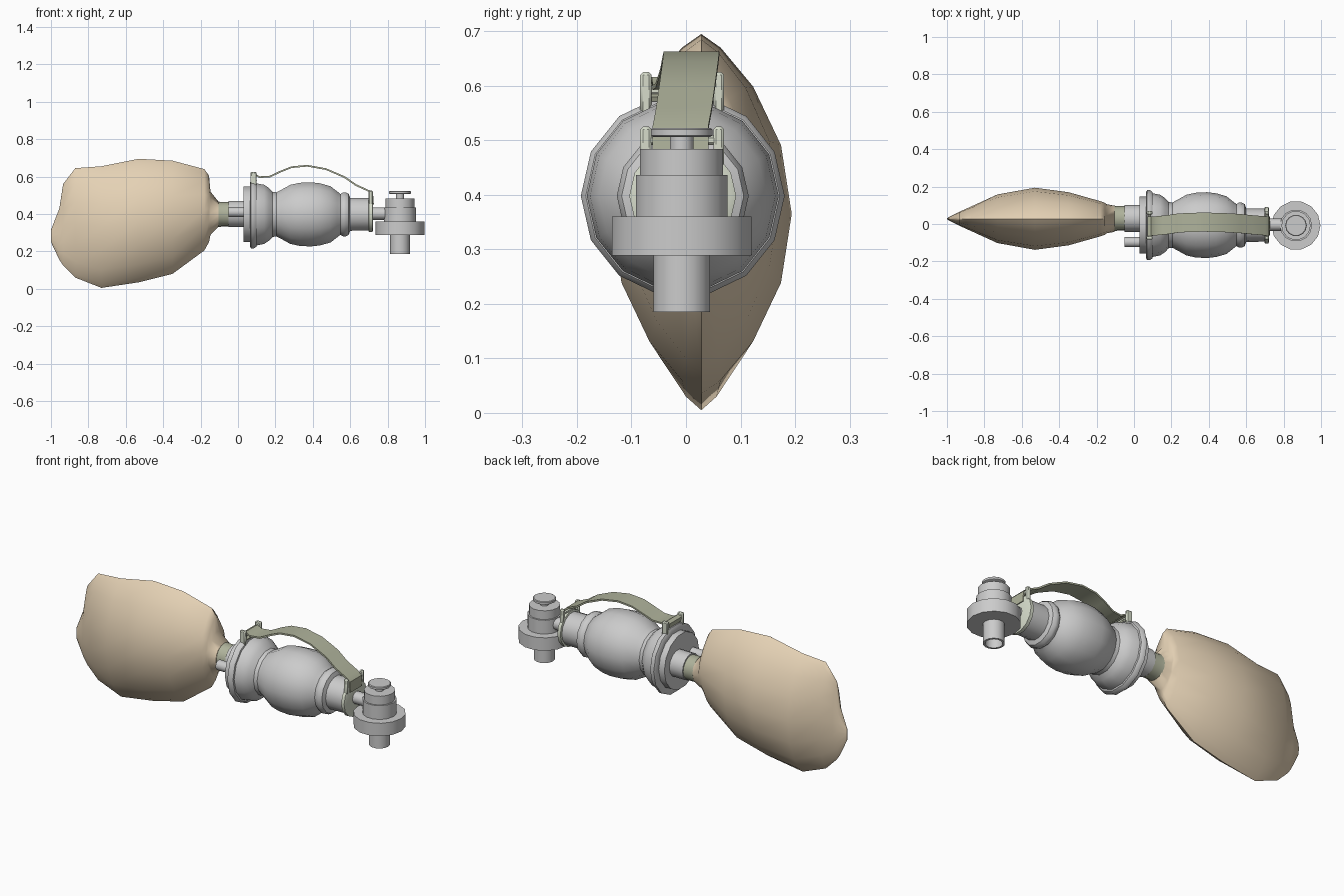
import bpy, bmesh, math
from mathutils import Vector

if "Cube" in bpy.data.objects:
    bpy.data.objects.remove(bpy.data.objects["Cube"])

def material(name, rgb):
    m = bpy.data.materials.new(name)
    m.diffuse_color = (*rgb, 1)
    m.use_nodes = True
    m.node_tree.nodes["Principled BSDF"].inputs["Base Color"].default_value = m.diffuse_color
    return m

TAN = material("tan_cloth", (0.78, 0.64, 0.46))
OLIVE = material("olive_webbing", (0.43, 0.45, 0.33))
PALE = material("pale_buckle", (0.68, 0.72, 0.60))

def loft(name, rings, mat=None, closed=False, angle=35):
    """Skin a list of point rings; cap both ends unless closed into a loop."""
    bm = bmesh.new()
    vs = [[bm.verts.new(p) for p in ring] for ring in rings]
    n = len(vs[0])
    for i in range(len(vs) if closed else len(vs) - 1):
        a, b = vs[i], vs[(i + 1) % len(vs)]
        for j in range(n):
            k = (j + 1) % n
            bm.faces.new((a[j], a[k], b[k], b[j]))
    if not closed:
        bm.faces.new(vs[0])
        bm.faces.new(vs[-1])
    bmesh.ops.recalc_face_normals(bm, faces=bm.faces)
    me = bpy.data.meshes.new(name)
    bm.to_mesh(me)
    bm.free()
    ob = bpy.data.objects.new(name, me)
    bpy.context.collection.objects.link(ob)
    if mat:
        me.materials.append(mat)
    bpy.ops.object.select_all(action='DESELECT')
    bpy.context.view_layer.objects.active = ob
    ob.select_set(True)
    bpy.ops.object.shade_smooth_by_angle(angle=math.radians(angle))
    return ob

def lathe(name, axis, centre, profile, n=14, mat=None):
    """Revolve (position, radius) pairs about the x or z axis."""
    u, v = centre
    rings = []
    for h, r in profile:
        ring = []
        for j in range(n):
            t = 2 * math.pi * j / n
            a, b = u + r * math.cos(t), v + r * math.sin(t)
            ring.append((h, a, b) if axis == 'x' else (a, b, h))
        rings.append(ring)
    return loft(name, rings, mat)

def ribbon(name, path, width, thick, mat):
    """Flat band along (x, y, z) points, wide in y."""
    rings = []
    for i, p in enumerate(path):
        a, b = Vector(path[max(i - 1, 0)]), Vector(path[min(i + 1, len(path) - 1)])
        d = b - a
        nrm = Vector((-d.z, 0, d.x)).normalized() * thick / 2
        w = Vector((0, width / 2, 0))
        p = Vector(p)
        rings.append([p + w + nrm, p - w + nrm, p - w - nrm, p + w - nrm])
    return loft(name, rings, mat)

def box(name, lo, hi, mat):
    ring = lambda z: [(lo[0], lo[1], z), (hi[0], lo[1], z), (hi[0], hi[1], z), (lo[0], hi[1], z)]
    ob = loft(name, [ring(lo[2]), ring(hi[2])], mat)
    bev = ob.modifiers.new("bevel", 'BEVEL')
    bev.width = 0.005
    bev.segments = 1
    return ob

# Pillow-shaped bag: x, bottom, top, half thickness, section sharpness
sections = [(-1.0, .25, .315, .003, 1.6), (-.955, .155, .43, .027, 1.6), (-.935, .125, .56, .037, 1.6),
            (-.87, .06, .645, .066, 1.6), (-.73, .005, .655, .13, 1.6), (-.53, .035, .695, .166, 1.6),
            (-.35, .08, .685, .142, 1.6), (-.18, .205, .64, .094, 1.8), (-.155, .25, .605, .085, 2.2),
            (-.147, .29, .52, .078, 1.5), (-.105, .33, .467, .07, 1.0)]
N = 16
bag = []
for x, lo, hi, hw, e in sections:
    ring = []
    for j in range(N):
        t = 2 * math.pi * j / N
        s = math.sin(t)
        ring.append((x, .028 + hw * math.copysign(abs(s) ** e, s), (lo + hi) / 2 + (hi - lo) / 2 * math.cos(t)))
    bag.append(ring)
loft("air_bag", bag, TAN, angle=50)
lathe("bag_collar", 'x', (.03, .398), [(-.11, .069), (-.09, .066), (-.04, .066)], 16, OLIVE)

# Inlet pipes behind the flange
lathe("main_pipe", 'x', (.03, .4), [(-.05, .072), (.05, .072)])
lathe("side_pipe", 'x', (-.097, .41), [(-.05, .027), (.05, .027)], 12)

# Turned main body
lathe("pump_body", 'x', (-.006, .398), [
    (.03, .152), (.064, .152), (.064, .176), (.07, .187), (.085, .187), (.098, .178), (.1, .17),
    (.14, .162), (.165, .145), (.185, .124), (.205, .121), (.23, .134), (.28, .162), (.33, .173),
    (.39, .176), (.44, .17), (.495, .154), (.53, .126), (.548, .112), (.56, .12), (.575, .121),
    (.592, .112), (.6, .09), (.72, .088)])
lathe("end_rod", 'x', (-.004, .402), [(.71, .033), (.8, .033)], 12)
lathe("end_band", 'x', (-.006, .398), [(.697, .088), (.7, .098), (.718, .098), (.722, .088)], 14, PALE)

# Valve head with hollow lower stem
lathe("valve", 'z', (.866, -.008), [
    (.25, .042), (.185, .042), (.185, .053), (.289, .053), (.289, .131), (.36, .131), (.36, .086),
    (.436, .086), (.436, .078), (.484, .078), (.484, .022), (.506, .022), (.506, .053),
    (.509, .058), (.52, .058), (.523, .054)])

# Webbing strap arching over the body
ribbon("strap", [(.1, -.012, .575), (.078, -.012, .585), (.075, -.012, .605), (.09, -.012, .612),
                 (.115, -.01, .597), (.17, -.005, .6), (.23, .004, .628), (.285, .008, .65), (.37, .01, .658),
                 (.47, .008, .64), (.57, .002, .597), (.63, -.004, .555), (.7, -.01, .523),
                 (.718, -.01, .505), (.722, -.01, .45)], .102, .009, OLIVE)

# Buckles: two side posts and a cross bar each
for name, x0, x1, z0, z1, bar in (("rear_buckle", .066, .1, .545, .625, .592),
                                  ("front_buckle", .699, .722, .43, .525, .5)):
    for side, y0, y1 in (("left", -.084, -.063), ("right", .05, .07)):
        box(f"{name}_post_{side}", (x0, y0, z0), (x1, y1, z1), PALE)
    xm = (x0 + x1) / 2
    box(f"{name}_bar", (xm - .008, -.08, bar - .009), (xm + .008, .066, bar + .009), PALE)
